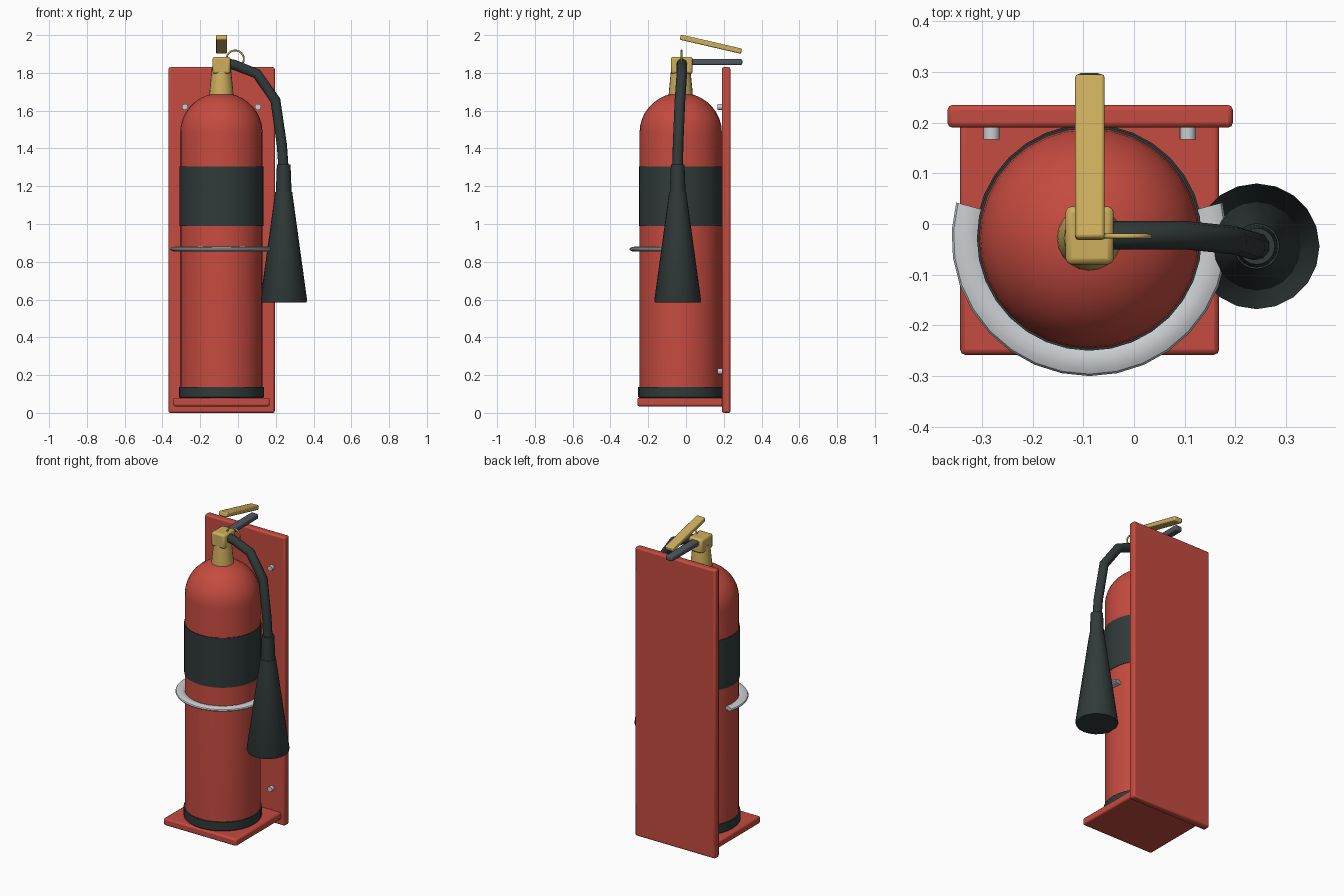
import bpy, bmesh, math
from mathutils import Vector, Matrix

cube = bpy.data.objects.get("Cube")
if cube:
    bpy.data.objects.remove(cube, do_unlink=True)


def material(name, rgb):
    m = bpy.data.materials.new(name)
    m.use_nodes = True
    m.diffuse_color = (*rgb, 1)
    m.node_tree.nodes["Principled BSDF"].inputs["Base Color"].default_value = (*rgb, 1)
    return m


RED = material("red paint", (0.56, 0.07, 0.05))
BLACK = material("black rubber", (0.03, 0.042, 0.042))
BRASS = material("brass", (0.62, 0.43, 0.11))
SILVER = material("silver metal", (0.6, 0.62, 0.65))
STEEL = material("dark steel", (0.08, 0.1, 0.12))

TANK = Vector((-0.088, -0.028, 0))  # tank axis
HORN = Vector((0.242, -0.044, 0))   # horn axis


def finish(name, bm, mat, loc=(0, 0, 0), smooth=35):
    bmesh.ops.recalc_face_normals(bm, faces=bm.faces)
    mesh = bpy.data.meshes.new(name)
    bm.to_mesh(mesh)
    bm.free()
    obj = bpy.data.objects.new(name, mesh)
    obj.location = loc
    bpy.context.collection.objects.link(obj)
    mesh.materials.append(mat)
    bpy.ops.object.select_all(action='DESELECT')
    obj.select_set(True)
    bpy.context.view_layer.objects.active = obj
    bpy.ops.object.shade_smooth_by_angle(angle=math.radians(smooth))
    return obj


def box(name, lo, hi, mat, bevel=0.01, tilt=0):
    lo, hi = Vector(lo), Vector(hi)
    bm = bmesh.new()
    bmesh.ops.create_cube(bm, size=1, matrix=Matrix.Diagonal((*(hi - lo), 1)))
    obj = finish(name, bm, mat, (lo + hi) / 2)
    obj.rotation_euler.x = tilt
    mod = obj.modifiers.new("rounded edges", 'BEVEL')
    mod.width, mod.segments = bevel, 2
    return obj


def lathe(name, profile, mat, axis, sides=32):
    """Spin a (radius, height) profile around a vertical axis."""
    bm = bmesh.new()
    verts = [bm.verts.new((r, 0, z)) for r, z in profile]
    edges = [bm.edges.new(pair) for pair in zip(verts, verts[1:])]
    bmesh.ops.spin(bm, geom=verts + edges, cent=(0, 0, 0), axis=(0, 0, 1),
                   angle=math.tau, steps=sides)
    bmesh.ops.remove_doubles(bm, verts=bm.verts, dist=0.0005)
    return finish(name, bm, mat, axis)


def tube(name, points, radius, mat, cyclic=False):
    curve = bpy.data.curves.new(name, 'CURVE')
    curve.dimensions = '3D'
    curve.bevel_depth, curve.bevel_resolution = radius, 3
    curve.use_fill_caps = True
    spline = curve.splines.new('POLY')
    spline.points.add(len(points) - 1)
    for p, co in zip(spline.points, points):
        p.co = (*co, 1)
    spline.use_cyclic_u = cyclic
    spline.use_smooth = True
    curve.materials.append(mat)
    obj = bpy.data.objects.new(name, curve)
    bpy.context.collection.objects.link(obj)
    return obj


# Wall board and shelf
box("back_board", (-0.368, 0.19, 0), (0.195, 0.235, 1.83), RED)
box("bottom_shelf", (-0.343, -0.258, 0.035), (0.168, 0.2, 0.08), RED)

# Tank with domed shoulder
dome = [(0.218 * math.cos(a), 1.485 + 0.21 * math.sin(a))
        for a in (math.radians(10 * i) for i in range(10))]
lathe("tank", [(0, 0.08), (0.218, 0.08)] + dome, RED, TANK)
lathe("tank_foot", [(0, 0.075), (0.216, 0.075), (0.225, 0.085), (0.225, 0.138), (0, 0.138)], BLACK, TANK)
lathe("label_band", [(0.218, 0.99), (0.222, 0.99), (0.222, 1.305), (0.218, 1.305)], BLACK, TANK)

# Valve
lathe("valve_neck", [(0, 1.66), (0.064, 1.68), (0.062, 1.71), (0.05, 1.83), (0, 1.83)], BRASS, TANK, 20)
box("valve_block", (-0.135, -0.08, 1.795), (-0.04, 0.035, 1.885), BRASS, 0.012)

# Levers
box("carry_lever", (-0.112, 0.0, 1.841), (-0.064, 0.298, 1.873), STEEL, 0.008)
slope = math.radians(-13)
box("squeeze_lever", (-0.116, -0.034, 1.938), (-0.058, 0.298, 1.966), BRASS, 0.006, slope)

# Pull pin ring
ring = [(-0.015 + 0.046 * math.cos(a), -0.024, 1.873 + 0.046 * math.sin(a))
        for a in (math.tau * i / 24 for i in range(24))]
tube("pin_ring", ring, 0.005, BRASS, True)

# Hose and horn
tube("hose", [(-0.06, -0.022, 1.85), (-0.02, -0.022, 1.843), (0.1, -0.022, 1.795), (0.198, -0.032, 1.655),
              (0.232, -0.042, 1.42), (0.242, -0.044, 1.28)], 0.028, BLACK)
lathe("horn_collar", [(0, 1.315), (0.036, 1.315), (0.042, 1.16), (0, 1.16)], BLACK, HORN, 20)
lathe("horn", [(0, 1.17), (0.045, 1.17), (0.124, 0.595), (0.12, 0.585), (0, 0.585)], BLACK, HORN, 20)

# Holding hoop: flattened section swept around the front of the tank
bm = bmesh.new()
section = [bm.verts.new((0.243 + 0.029 * math.cos(a), 0, 0.867 + 0.013 * math.sin(a)))
           for a in (math.tau * i / 12 for i in range(12))]
cap = bm.faces.new(section)
bmesh.ops.rotate(bm, verts=section, cent=(0, 0, 0), matrix=Matrix.Rotation(math.radians(-195), 3, 'Z'))
start = bmesh.ops.duplicate(bm, geom=[cap])["geom"]
bmesh.ops.spin(bm, geom=[cap], cent=(0, 0, 0), axis=(0, 0, 1), angle=math.radians(210), steps=18)
bmesh.ops.remove_doubles(bm, verts=bm.verts, dist=0.0005)
finish("holding_hoop", bm, SILVER, TANK)

# Board bolts
for side, x in (("right", -0.281), ("left", 0.106)):
    for level, z in (("upper", 1.62), ("lower", 0.22)):
        bm = bmesh.new()
        bmesh.ops.create_cone(bm, cap_ends=True, segments=16, radius1=0.016, radius2=0.016, depth=0.03,
                              matrix=Matrix.Rotation(math.pi / 2, 4, 'X'))
        finish(f"{level}_{side}_bolt", bm, SILVER, (x, 0.182, z))
